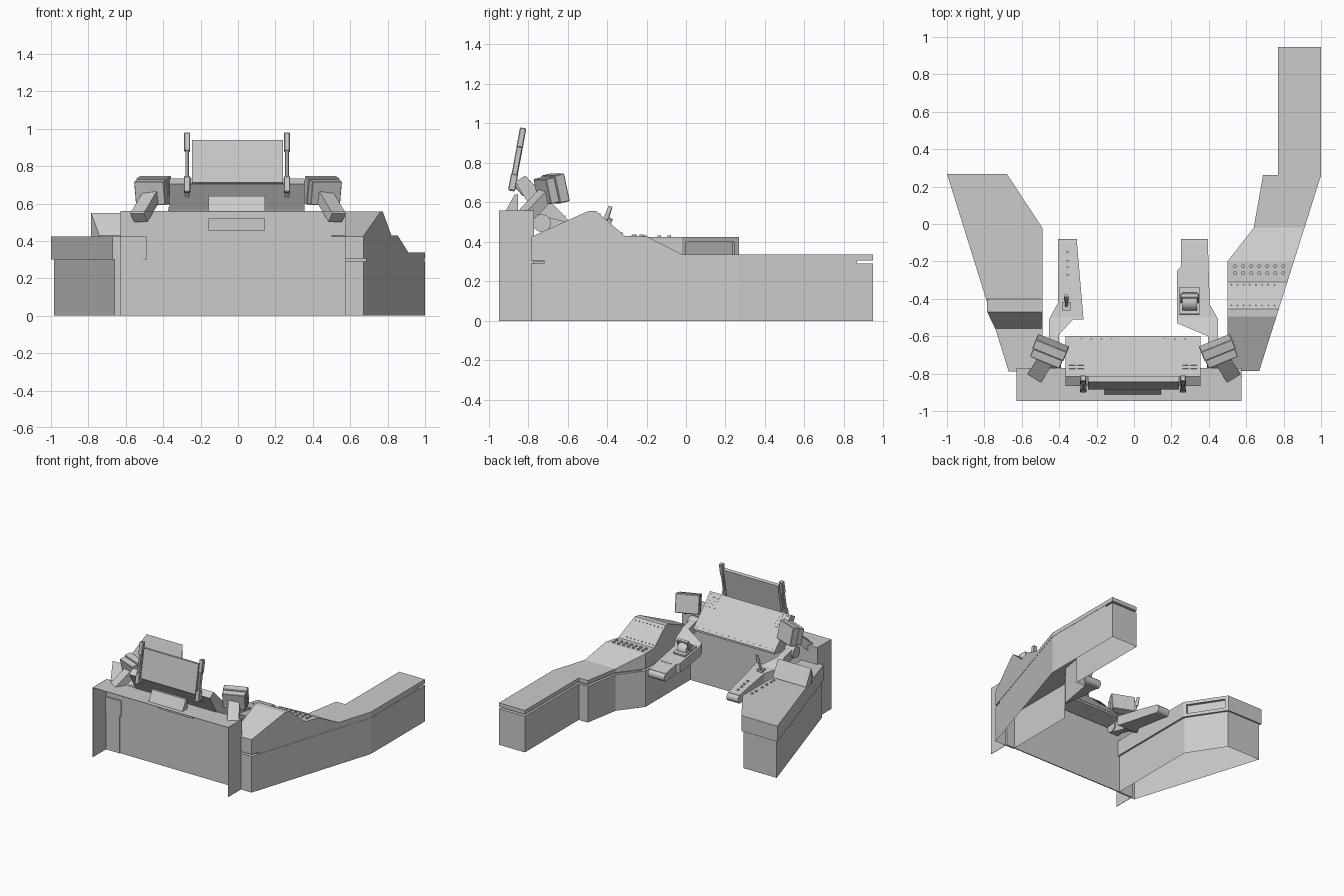
import bpy, bmesh
from math import radians
from mathutils import Vector, Matrix

if "Cube" in bpy.data.objects:
    bpy.data.objects.remove(bpy.data.objects["Cube"])


def finish(name, bm, smooth=False):
    bmesh.ops.recalc_face_normals(bm, faces=bm.faces[:])
    me = bpy.data.meshes.new(name)
    bm.to_mesh(me)
    bm.free()
    ob = bpy.data.objects.new(name, me)
    bpy.context.collection.objects.link(ob)
    if smooth:
        bpy.ops.object.select_all(action='DESELECT')
        ob.select_set(True)
        bpy.context.view_layer.objects.active = ob
        bpy.ops.object.shade_smooth_by_angle(angle=radians(35))
    return ob


def interp(prof, y):
    """Height along a (y, z) profile sorted by y."""
    if y <= prof[0][0]:
        return prof[0][1]
    for (a, za), (b, zb) in zip(prof, prof[1:]):
        if y <= b:
            return za + (zb - za) * (y - a) / (b - a)
    return prof[-1][1]


def loft(name, outline, top, bottom, inset_dir=None, open_bottom=False):
    """Plan outline raised between two side profiles."""
    bm = bmesh.new()
    bm.faces.new([bm.verts.new((x, y, 0)) for x, y in outline])
    for y in sorted({p[0] for p in top + bottom}):
        bmesh.ops.bisect_plane(bm, geom=bm.verts[:] + bm.edges[:] + bm.faces[:], dist=1e-5,
                               plane_co=(0, y, 0), plane_no=(0, 1, 0))
    low = bm.verts[:]
    low_faces = bm.faces[:]
    ret = bmesh.ops.extrude_face_region(bm, geom=low_faces, use_keep_orig=True)
    for v in [g for g in ret['geom'] if isinstance(g, bmesh.types.BMVert)]:
        v.co.z = interp(top, v.co.y)
    for v in low:
        v.co.z = interp(bottom, v.co.y)
    bmesh.ops.recalc_face_normals(bm, faces=bm.faces[:])
    if inset_dir:
        d = Vector(inset_dir).normalized()
        f = max(bm.faces, key=lambda f: f.normal.dot(d))
        bmesh.ops.inset_individual(bm, faces=[f], thickness=0.036)
        ret = bmesh.ops.extrude_discrete_faces(bm, faces=[f])
        f = ret['faces'][0]
        bmesh.ops.translate(bm, verts=f.verts[:], vec=-d * 0.02)
    if open_bottom:
        bmesh.ops.delete(bm, geom=low_faces, context='FACES')
    return finish(name, bm)


def prism_x(name, prof, x0, x1):
    """Side profile (y, z) swept along x."""
    bm = bmesh.new()
    f = bm.faces.new([bm.verts.new((x0, y, z)) for y, z in prof])
    ret = bmesh.ops.extrude_face_region(bm, geom=[f], use_keep_orig=True)
    bmesh.ops.translate(bm, vec=(x1 - x0, 0, 0),
                        verts=[g for g in ret['geom'] if isinstance(g, bmesh.types.BMVert)])
    return finish(name, bm)


def box(name, loc, size, rot=None, bevel=0):
    bm = bmesh.new()
    bmesh.ops.create_cube(bm, size=1, matrix=Matrix.Diagonal((*size, 1)))
    if bevel:
        bmesh.ops.bevel(bm, geom=bm.edges[:], offset=bevel, segments=1, affect='EDGES')
    bm.transform(Matrix.Translation(loc) @ (rot or Matrix()))
    return finish(name, bm)


def rod(name, a, b, r, r2=None, seg=20):
    a, b = Vector(a), Vector(b)
    d = b - a
    bm = bmesh.new()
    bmesh.ops.create_cone(bm, cap_ends=True, segments=seg, radius1=r,
                          radius2=r if r2 is None else r2, depth=d.length)
    bm.transform(Matrix.Translation((a + b) / 2) @ d.to_track_quat('Z', 'Y').to_matrix().to_4x4())
    return finish(name, bm, True)


def rx(deg):
    return Matrix.Rotation(radians(deg), 4, 'X')


def rz(deg):
    return Matrix.Rotation(radians(deg), 4, 'Z')


# Right console: base, recessed shadow gap, contoured top
R_OUT = [(0.5, -0.785), (0.67, -0.785), (1, 0.26), (1, 0.947), (0.77, 0.947),
         (0.77, 0.262), (0.69, 0.262), (0.64, -0.02), (0.5, -0.2)]
R_GAP = [(0.53, -0.72), (0.688, -0.72), (0.998, 0.26), (0.998, 0.865), (0.79, 0.865),
         (0.79, 0.242), (0.71, 0.242), (0.66, -0.03), (0.53, -0.19)]
R_TOP = [(-0.785, 0.425), (-0.495, 0.556), (-0.455, 0.556), (-0.31, 0.43), (-0.2, 0.428), (-0.02, 0.337)]
loft("right_console_base", R_OUT, [(-2, 0.29)], [(-2, 0)], open_bottom=True)
loft("right_console_gap", R_GAP, [(-2, 0.308)], [(-2, 0.288)])
loft("right_console_top", R_OUT, R_TOP, [(-2, 0.305)])

# Left console: base, overhanging slab with recessed panel, raised wedge
loft("left_console_base", [(-0.985, 0.255), (-0.69, 0.255), (-0.505, -0.025), (-0.505, -0.782), (-0.66, -0.782)],
     [(-2, 0.302)], [(-2, 0)], open_bottom=True)
loft("left_console_slab", [(-1, 0.268), (-0.68, 0.268), (-0.49, -0.02), (-0.49, -0.788), (-0.67, -0.788)],
     [(-2, 0.425)], [(-2, 0.3)], (0.288, 0.19, 0))
loft("left_console_wedge", [(-0.787, -0.4), (-0.49, -0.4), (-0.49, -0.56), (-0.742, -0.56), (-0.785, -0.47)],
     [(-0.56, 0.43), (-0.47, 0.55), (-0.4, 0.43)], [(-2, 0.42)])

# Front housing: wall, lid and side fins, open to the front
box("front_wall", (-0.027, -0.773, 0.28), (1.205, 0.008, 0.56))
box("front_lid", (-0.027, -0.858, 0.558), (1.205, 0.178, 0.003))
for x, side in ((-0.628, "left"), (0.574, "right")):
    box(side + "_fin", (x, -0.858, 0.28), (0.003, 0.178, 0.56))
prism_x("front_chute", [(-0.85, 0.64), (-0.868, 0.64), (-0.912, 0.56), (-0.85, 0.56)], -0.157, 0.145)
box("front_plate", (-0.006, -0.782, 0.488), (0.302, 0.012, 0.066))

# Sloped central instrument panel
prism_x("central_panel", [(-0.6, 0.5), (-0.6, 0.515), (-0.815, 0.735), (-0.865, 0.705),
                          (-0.785, 0.57), (-0.74, 0.48)], -0.365, 0.355)
tilt = rx(-45.7)
for x0 in (-0.33, 0.275):
    for c in range(2):
        for r in range(5):
            y = -0.735 - r * 0.018
            z = 0.515 + (-0.6 - y) * 1.0233
            box("vent_slot", (x0 + c * 0.045, y, z), (0.034, 0.01, 0.004), tilt)
for i in range(13):
    rod("panel_rivet", (-0.34 + i * 0.0558, -0.615, 0.528), (-0.34 + i * 0.0558, -0.612, 0.533), 0.003, seg=6)

# Upright screen with side posts
SC = rx(-10.5)
box("upright_screen", (-0.003, -0.851, 0.823), (0.485, 0.028, 0.232), SC)
for x in (-0.272, 0.262):
    for dz, w, d, h in ((0, 0.02, 0.03, 0.32), (0.115, 0.032, 0.032, 0.1), (-0.115, 0.034, 0.036, 0.085)):
        box("screen_post", Vector((x, -0.855, 0.815)) + SC @ Vector((0, 0, dz)), (w, d, h), SC, 0.004)
    rod("post_support", (x, -0.87, 0.7), (x, -0.815, 0.64), 0.014)

# Side monitors on slanted arms, with armrest hinges
for s, side in ((-1, "left"), (1, "right")):
    R = rz(s * 22) @ rx(13)
    c = Vector((s * 0.455, -0.685, 0.665))
    box(side + "_monitor_front", c + R @ Vector((0, 0.027, 0)), (0.18, 0.055, 0.145), R, 0.004)
    box(side + "_monitor_back", c + R @ Vector((0, -0.024, 0)), (0.17, 0.048, 0.13), R, 0.003)
    a, b = Vector((s * 0.53, -0.82, 0.525)), Vector((s * 0.45, -0.69, 0.66))
    q = (b - a).to_track_quat('Z', 'X').to_matrix().to_4x4()
    box(side + "_monitor_arm", (a + b) / 2, (0.06, 0.085, (b - a).length), q)
    rod(side + "_armrest_hinge", (s * 0.39, -0.73, 0.495), (s * 0.47, -0.73, 0.495), 0.045, seg=24)

# Armrests with rounded tips
A_TOP = [(-0.74, 0.535), (-0.6, 0.5), (-0.5, 0.44), (-0.25, 0.4), (-0.09, 0.37)]
A_BOT = [(-0.74, 0.455), (-0.6, 0.42), (-0.5, 0.36), (-0.09, 0.305)]
loft("left_armrest", [(-0.405, -0.1), (-0.305, -0.1), (-0.27, -0.51), (-0.325, -0.51), (-0.4, -0.59),
                      (-0.4, -0.74), (-0.455, -0.74), (-0.455, -0.51), (-0.405, -0.42)], A_TOP, A_BOT)
loft("right_armrest", [(0.25, -0.1), (0.395, -0.1), (0.405, -0.43), (0.45, -0.51), (0.45, -0.74),
                       (0.395, -0.74), (0.395, -0.6), (0.23, -0.53), (0.23, -0.25), (0.25, -0.23)], A_TOP, A_BOT)
rod("left_armrest_tip", (-0.405, -0.113, 0.338), (-0.305, -0.113, 0.338), 0.034)
rod("right_armrest_tip", (0.25, -0.113, 0.338), (0.395, -0.113, 0.338), 0.034)

# Left joystick and right throttle drum with arched handle
box("joystick_base", (-0.362, -0.44, 0.435), (0.045, 0.045, 0.02))
rod("joystick_stick", (-0.362, -0.44, 0.435), (-0.362, -0.4, 0.53), 0.008, seg=12)
rod("joystick_grip", (-0.362, -0.405, 0.515), (-0.362, -0.382, 0.58), 0.014, 0.01, 12)
box("throttle_plate", (0.297, -0.41, 0.432), (0.105, 0.145, 0.016), rx(-9))
rod("throttle_drum", (0.258, -0.415, 0.435), (0.336, -0.415, 0.435), 0.05, seg=24)
for x in (0.252, 0.342):
    box("throttle_side", (x, -0.4, 0.47), (0.009, 0.025, 0.085), rx(-20))
box("throttle_handle", (0.297, -0.385, 0.512), (0.1, 0.026, 0.016), rx(-20), 0.004)


# Push buttons and rivets
def button(x, y, z, r=0.009):
    rod("button", (x, y, z - 0.005), (x, y, z + 0.008), r, seg=12)


for y in (-0.085, -0.135, -0.21, -0.27, -0.325, -0.36):
    button(-0.53, y, 0.425)
for y in (-0.155, -0.2, -0.235, -0.275):
    button(-0.355, y, interp(A_TOP, y))
for i in range(5):
    button(0.29 + i * 0.02, -0.22, interp(A_TOP, -0.22) - 0.003, 0.005)
for i in range(7):
    button(0.54 + i * 0.043, -0.225, 0.43, 0.01)
    button(0.54 + i * 0.043, -0.262, 0.43, 0.01)
for i in range(8):
    button(0.52 + i * 0.033, -0.435, 0.535, 0.003)
    button(0.52 + i * 0.033, -0.325, 0.441, 0.003)
